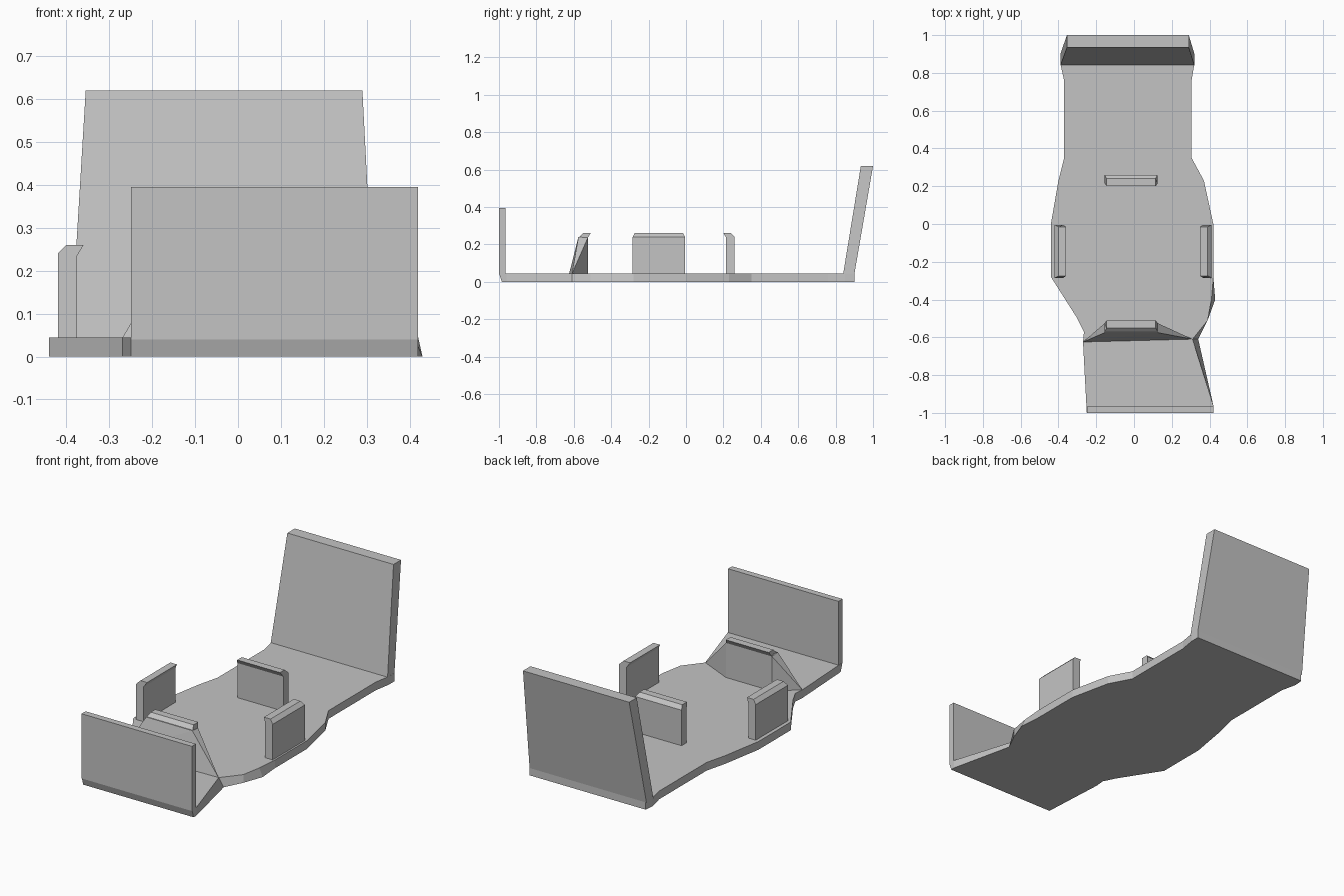
import bpy
import bmesh
from math import pi
from mathutils import Matrix, Vector

default_cube = bpy.data.objects.get("Cube")
if default_cube:
    bpy.data.objects.remove(default_cube, do_unlink=True)

# Single flat colour
grey = bpy.data.materials.new("plain grey")
grey.use_nodes = True
colour = (0.55, 0.55, 0.55, 1)
grey.diffuse_color = colour
grey.node_tree.nodes["Principled BSDF"].inputs["Base Color"].default_value = colour

FLOOR = 0.045


def finish(name, bm):
    """Turn a bmesh into a named, coloured object."""
    bmesh.ops.recalc_face_normals(bm, faces=bm.faces)
    mesh = bpy.data.meshes.new(name)
    bm.to_mesh(mesh)
    bm.free()
    mesh.materials.append(grey)
    obj = bpy.data.objects.new(name, mesh)
    bpy.context.collection.objects.link(obj)
    return obj


def loft(name, first, last):
    """Closed solid between two matching outlines."""
    bm = bmesh.new()
    a = [bm.verts.new(p) for p in first]
    b = [bm.verts.new(p) for p in last]
    bm.faces.new(a[::-1])
    bm.faces.new(b)
    count = len(a)
    for i in range(count):
        j = (i + 1) % count
        bm.faces.new((a[i], a[j], b[j], b[i]))
    return finish(name, bm)


def rectangle(left, right, front, back, z):
    return [(left, front, z), (right, front, z), (right, back, z), (left, back, z)]


def clip(name, x, y, angle):
    """Upright tab with a chamfered outside edge and an inward lip."""
    profile = [(0, 0.04), (0, 0.24), (0.02, 0.26),
               (0.06, 0.26), (0.045, 0.235), (0.045, 0.04)]
    place = Matrix.Translation((x, y, 0)) @ Matrix.Rotation(angle, 4, "Z")

    def end(side):
        return [place @ Vector((side * (0.13 if z > 0.25 else 0.14), depth, z))
                for depth, z in profile]

    return loft(name, end(-1), end(1))


# Base plate: each side runs front to back
right_side = [(-0.25, -1), (-0.27, -0.625), (-0.265, -0.57), (-0.3, -0.5),
              (-0.44, -0.28), (-0.44, 0), (-0.4, 0.23), (-0.37, 0.35),
              (-0.37, 0.76), (-0.39, 0.85), (-0.385, 0.9)]
left_side = [(0.42, -1), (0.42, -0.96), (0.31, -0.61), (0.39, -0.51),
             (0.41, -0.4), (0.42, -0.28), (0.42, 0), (0.37, 0.23),
             (0.305, 0.35), (0.305, 0.76), (0.32, 0.85), (0.32, 0.9)]
outline = left_side + right_side[::-1]

# The underside flares at the left waist and tucks in at the front
flare = {(0.31, -0.61): 0.03, (0.41, -0.4): 0.02}
lower = [(x + flare.get((x, y), 0), max(y, -0.985), 0) for x, y in outline]
upper = [(x, y, FLOOR) for x, y in outline]
loft("base_plate", lower, upper)

# End panels
loft("front_panel",
     rectangle(-0.25, 0.42, -1, -0.965, FLOOR - 0.005),
     rectangle(-0.25, 0.42, -1, -0.965, 0.395))
loft("back_panel",
     rectangle(-0.39, 0.32, 0.84, 0.9, FLOOR - 0.005),
     rectangle(-0.355, 0.29, 0.935, 1, 0.62))

# Retaining clips around the middle
MID_X, MID_Y = -0.015, -0.145
clip("front_clip", MID_X, -0.57, 0)
clip("back_clip", MID_X, 0.26, pi)
clip("right_clip", -0.42, MID_Y, -pi / 2)
clip("left_clip", 0.41, MID_Y, pi / 2)

# Sloping brace spreading from the front clip to the waist corners
brace = bmesh.new()
for x, y in ((0.31, -0.61), (-0.27, -0.625)):
    brace.verts.new((x, y, FLOOR - 0.002))
for side in (-1, 1):
    x = MID_X + side * 0.14
    for y, z in ((-0.525, FLOOR - 0.002), (-0.525, 0.235), (-0.575, 0.24)):
        brace.verts.new((x, y, z))
bmesh.ops.convex_hull(brace, input=brace.verts)
finish("front_clip_brace", brace)
